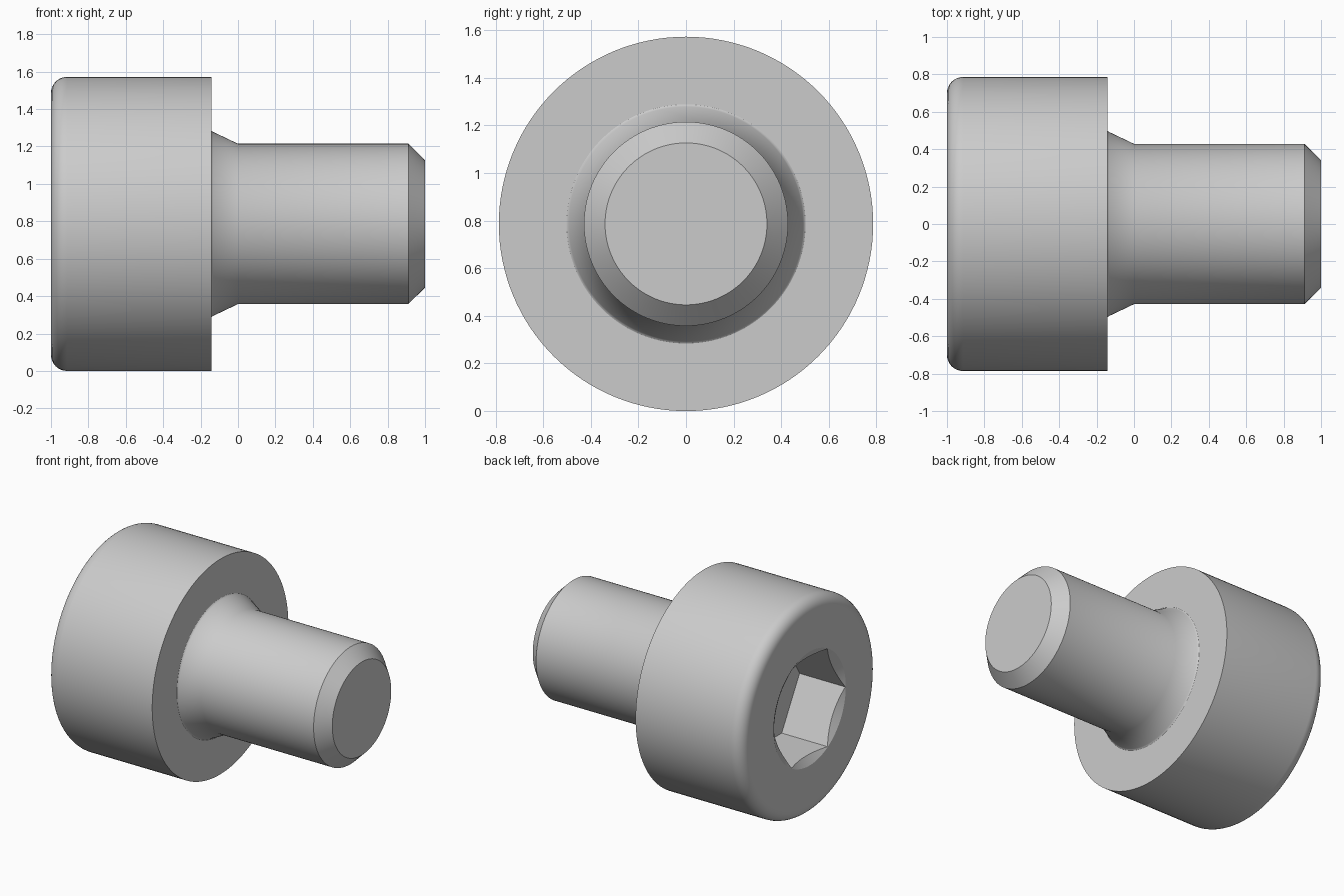
import bpy, bmesh, math
from mathutils import Matrix

cube = bpy.data.objects.get("Cube")
if cube:
    bpy.data.objects.remove(cube)

HEAD_R, SHAFT_R = 0.786, 0.4286
SEAT_X = -0.143                    # underside of the head
FILLET = 0.086
HEX_R, HEX_DEPTH = 0.4124, 0.371   # socket corner radius and depth
AXIS = Matrix.Translation((0, 0, HEAD_R))

steel = bpy.data.materials.new("Steel grey")
steel.use_nodes = True
colour = (0.6, 0.6, 0.6, 1)
steel.diffuse_color = colour
steel.node_tree.nodes["Principled BSDF"].inputs["Base Color"].default_value = colour


def lathe(name, profile, sides):
    """Revolve (x, radius) points around the x axis, with flat end caps."""
    bm = bmesh.new()
    rings = []
    for x, r in profile:
        angles = [2 * math.pi * i / sides for i in range(sides)]
        rings.append([bm.verts.new((x, r * math.cos(a), r * math.sin(a))) for a in angles])
    for a, b in zip(rings, rings[1:]):
        for i in range(sides):
            j = (i + 1) % sides
            bm.faces.new((a[i], a[j], b[j], b[i]))
    bm.faces.new(rings[0])
    bm.faces.new(rings[-1])
    bmesh.ops.recalc_face_normals(bm, faces=bm.faces)
    bm.transform(AXIS)
    mesh = bpy.data.meshes.new(name)
    bm.to_mesh(mesh)
    bm.free()
    mesh.materials.append(steel)
    obj = bpy.data.objects.new(name, mesh)
    bpy.context.collection.objects.link(obj)
    return obj


# Screw body: rounded head, tapered neck, shaft and chamfered tip
steps = 8
rounding = []
for i in range(steps + 1):
    a = math.pi / 2 * i / steps
    rounding.append((-1 + FILLET * (1 - math.cos(a)), HEAD_R - FILLET * (1 - math.sin(a))))
neck = [(SEAT_X, 0.502), (SEAT_X + 0.003, 0.497), (SEAT_X + 0.01, 0.492), (0, SHAFT_R)]
tip = [(0.911, SHAFT_R), (1, 0.34)]
screw = lathe("socket_screw", rounding + [(SEAT_X, HEAD_R)] + neck + tip, 128)

# Hexagonal socket with a conical lead-in at its mouth
hex_cutter = lathe("hex_socket_cutter", [(-1.1, HEX_R), (-1 + HEX_DEPTH, HEX_R)], 6)
slope = math.tan(math.radians(60))
mouth_r, lead = HEX_R + 0.003, 0.1
cone_cutter = lathe("lead_in_cutter", [(-1 - lead, mouth_r + lead * slope),
                                       (-1 + lead, mouth_r - lead * slope)], 128)

bpy.context.view_layer.objects.active = screw
for cutter in (hex_cutter, cone_cutter):
    cutter.hide_render = True
    cut = screw.modifiers.new(cutter.name, 'BOOLEAN')
    cut.operation = 'DIFFERENCE'
    cut.solver = 'EXACT'
    cut.object = cutter
    bpy.ops.object.modifier_apply(modifier=cut.name)
    bpy.data.objects.remove(cutter)

# Smooth round surfaces, crisp edges
bpy.ops.object.select_all(action='DESELECT')
screw.select_set(True)
bpy.ops.object.shade_smooth_by_angle(angle=math.radians(30))
